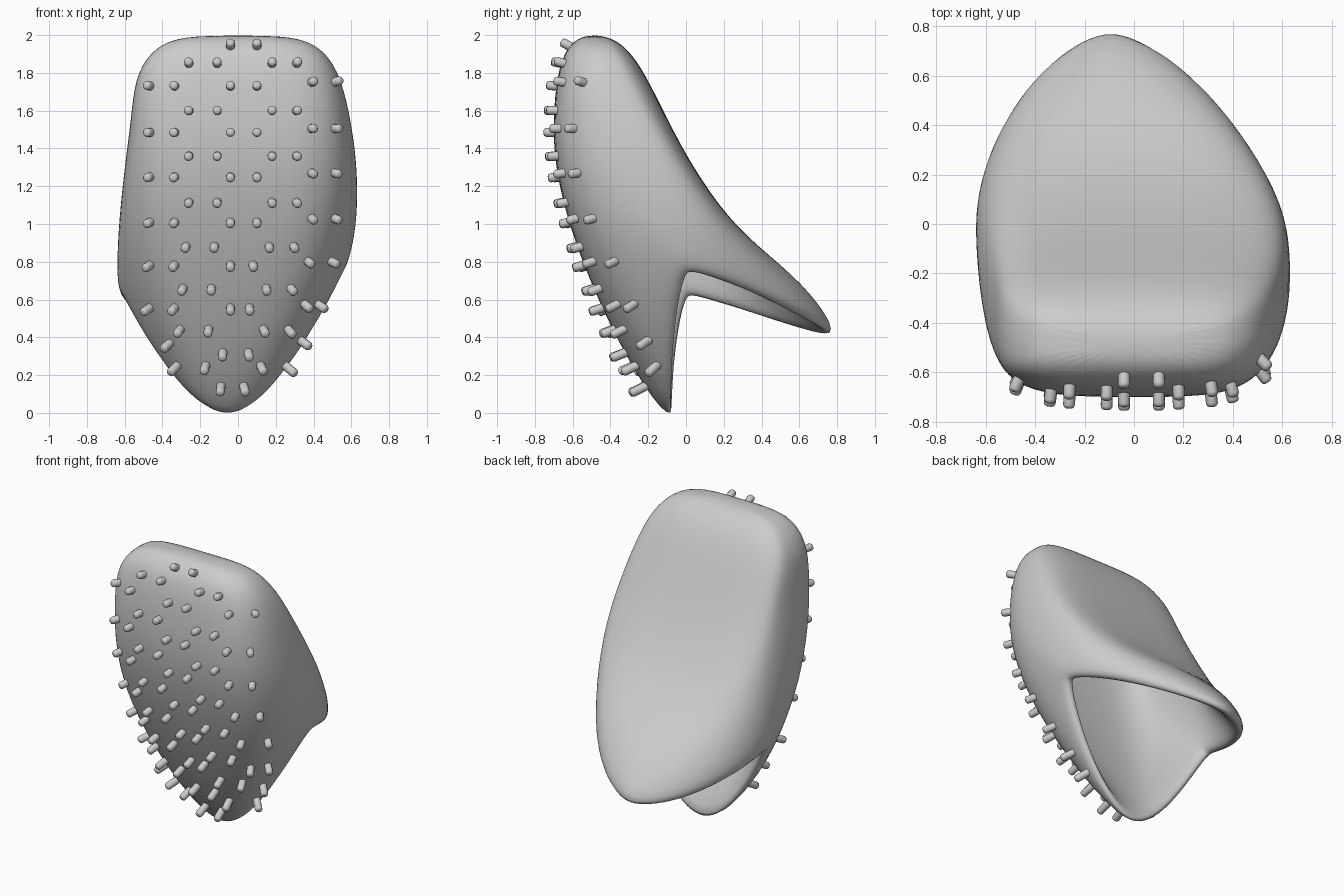
import bpy, bmesh, math
from mathutils import Vector
from mathutils.bvhtree import BVHTree

if "Cube" in bpy.data.objects:
    bpy.data.objects.remove(bpy.data.objects["Cube"])

COLS = 28
# Each ring: centre x, front (y, z), side (half width, y, z), back (y, z),
# corner exponents for front and back
RINGS = [
    (0.00, -.57, 1.99, .34, -.47, 1.99, -.38, 1.98, .55, .55),
    (0.00, -.65, 1.91, .47, -.46, 1.91, -.29, 1.91, .55, .55),
    (0.00, -.69, 1.75, .55, -.42, 1.77, -.19, 1.75, .55, .55),
    (.015, -.71, 1.48, .585, -.36, 1.55, -.03, 1.41, .55, .57),
    (.015, -.68, 1.20, .62, -.27, 1.30, .18, 1.08, .57, .65),
    (0.00, -.57, .83, .635, -.14, 1.02, .38, .88, .62, .84),
    (-.02, -.36, .35, .625, -.03, .82, .62, .69, .78, 1.08),
    (-.035, -.11, -.05, .60, .02, .68, .81, .44, 1.1, 1.22),
]


def power(v, e):
    return math.copysign(abs(v) ** e, v)


def ring_point(ring, angle):
    cx, fy, fz, w, sy, sz, by, bz, ef, eb = ring
    c, s = math.cos(angle), math.sin(angle)
    ty, tz, e = (fy, fz, ef) if s < 0 else (by, bz, eb)
    rim = max(0, (1.1 - sz) / .42)
    x = cx * (1 + max(s, 0) * 1.8) + w * power(c, e)
    # the right front corner is rounder than the left
    round_right = .7 * max(c, 0) * (1 - rim) if s < 0 else 0
    y = sy + (ty - sy) * abs(s) ** (e * (1 + round_right))
    z = sz + (tz - sz) * abs(s) ** (1.4 + (.7 * rim if s < 0 else 0))
    # the right-hand rim sits a little higher than the left
    z += .06 * c * rim
    return x, y, z


# Hollow shell: lofted rings closed at the top and open at the bottom
bm = bmesh.new()
loft = [[bm.verts.new(ring_point(r, 2 * math.pi * i / COLS)) for i in range(COLS)]
        for r in RINGS]
pole = bm.verts.new((0, -.475, 2.0))
for i in range(COLS):
    j = (i + 1) % COLS
    bm.faces.new((pole, loft[0][i], loft[0][j]))
    for a, b in zip(loft, loft[1:]):
        bm.faces.new((a[i], b[i], b[j], a[j]))
bmesh.ops.recalc_face_normals(bm, faces=bm.faces[:])
if sum((f.normal.dot(f.calc_center_median() - Vector((0, -.2, 1))) for f in bm.faces)) < 0:
    bmesh.ops.reverse_faces(bm, faces=bm.faces[:])
for f in bm.faces:
    f.smooth = True
mesh = bpy.data.meshes.new("shell")
bm.to_mesh(mesh)
bm.free()
shell = bpy.data.objects.new("shell", mesh)
bpy.context.collection.objects.link(shell)
solid = shell.modifiers.new("wall", 'SOLIDIFY')
solid.thickness = .085
solid.offset = -1
sub = shell.modifiers.new("smooth", 'SUBSURF')
sub.levels = sub.render_levels = 2

# Peg layout: alternating rows on the front face
spots = [(-.04, 1.94), (.10, 1.94)]
for k, z in enumerate((1.85, 1.60, 1.36, 1.115, .88, .655, .435, .24)):
    shift = -.03 * max(0, k - 3) / 2
    spots += [(x + shift, z) for x in (-.26, -.11, .18, .31)]
for k, z in enumerate((1.73, 1.485, 1.25, 1.01, .78, .55)):
    shift = -.02 * max(0, k - 3)
    xs = (-.465, -.335, -.04, .10, .39, .51 if k < 5 else .46)
    spots += [(x + shift * (x > 0), z + .02 * (x > .3)) for x in xs]
spots += [(-.36, .36), (-.08, .31), (.055, .31), (.33, .375), (-.09, .13), (.03, .13)]

# Round-ended pegs planted along the surface normal, longer low down
bpy.context.view_layer.update()
tree = BVHTree.FromObject(shell, bpy.context.evaluated_depsgraph_get())
bm = bmesh.new()
for x, z in spots:
    low = max(0, 1 - z)
    hit, normal, _, _ = tree.ray_cast(Vector((x, -2, z + .015 * low)), Vector((0, 1, 0)))
    if hit is None:
        continue
    axis = (normal + Vector((0, -.35, 0))).normalized()
    turn = axis.to_track_quat('Z', 'Y')
    tip = .055 + .045 * low
    profile = [(.024, -.03), (.024, tip - .014), (.019, tip - .004), (.010, tip)]
    rows = [[bm.verts.new(hit + turn @ Vector((r * math.cos(i * math.pi / 6),
                                               r * math.sin(i * math.pi / 6), h)))
             for i in range(12)] for r, h in profile]
    for a, b in zip(rows, rows[1:]):
        for i in range(12):
            j = (i + 1) % 12
            bm.faces.new((a[i], a[j], b[j], b[i])).smooth = True
    bm.faces.new(rows[-1]).smooth = True
    bm.faces.new(rows[0][::-1])
mesh = bpy.data.meshes.new("pegs")
bm.to_mesh(mesh)
bm.free()
bpy.context.collection.objects.link(bpy.data.objects.new("pegs", mesh))
